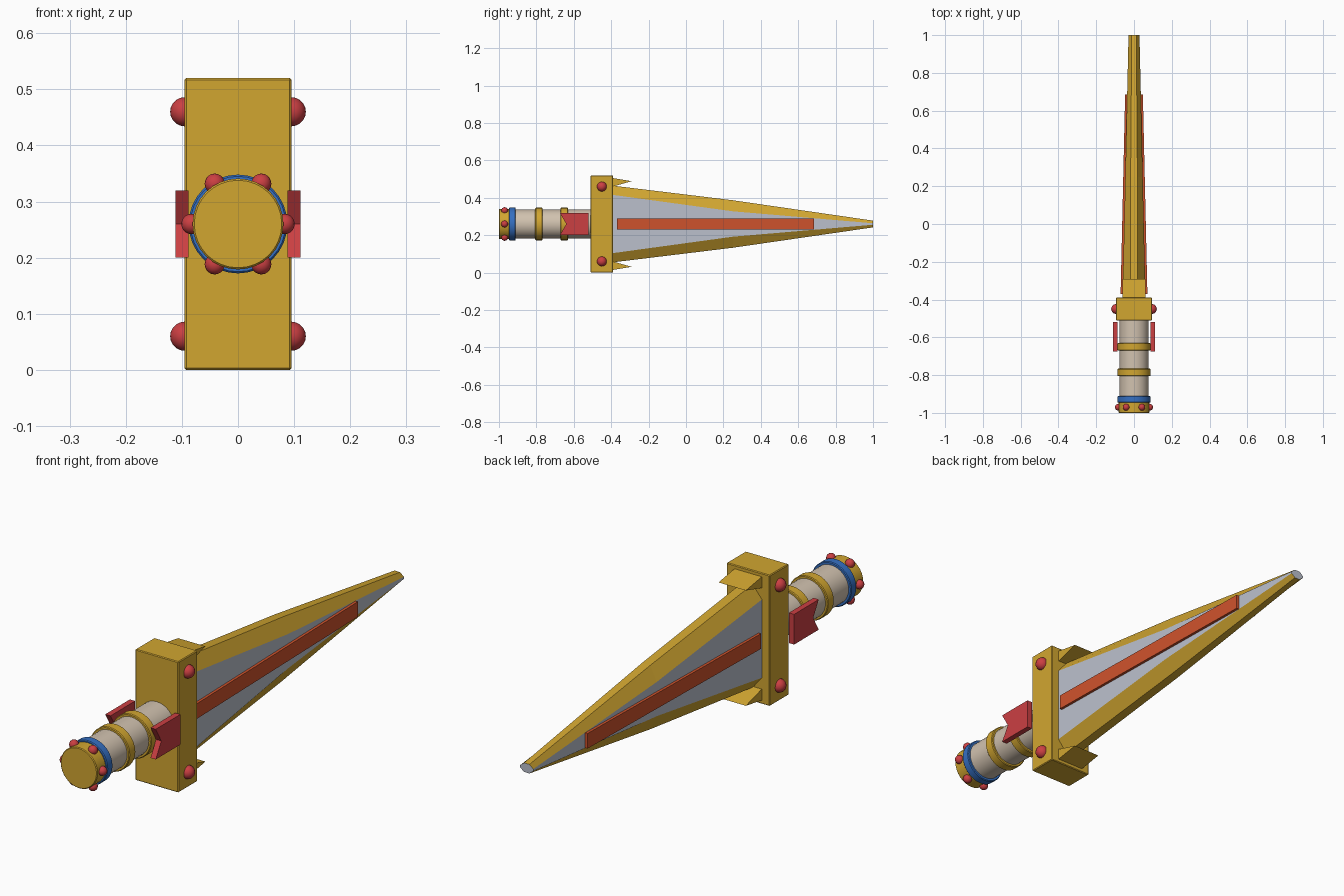
import bpy, bmesh, math
from mathutils import Vector

if "Cube" in bpy.data.objects:
    bpy.data.objects.remove(bpy.data.objects["Cube"])

CZ = 0.26  # height of the weapon's long axis


def mat(name, rgb):
    m = bpy.data.materials.new(name)
    m.diffuse_color = (*rgb, 1)
    m.use_nodes = True
    m.node_tree.nodes["Principled BSDF"].inputs["Base Color"].default_value = m.diffuse_color
    return m


GOLD = mat("gold", (0.64, 0.38, 0.03))
SILVER = mat("silver", (0.50, 0.53, 0.61))
RED = mat("red", (0.60, 0.05, 0.055))
ORANGE = mat("orange_red", (0.62, 0.085, 0.025))
TAN = mat("tan", (0.64, 0.54, 0.43))
BLUE = mat("blue", (0.035, 0.16, 0.54))


def finish(name, bm, mats, smooth=False):
    bmesh.ops.recalc_face_normals(bm, faces=bm.faces)
    me = bpy.data.meshes.new(name)
    bm.to_mesh(me)
    bm.free()
    ob = bpy.data.objects.new(name, me)
    bpy.context.collection.objects.link(ob)
    for m in mats:
        me.materials.append(m)
    if smooth:
        bpy.ops.object.select_all(action='DESELECT')
        ob.select_set(True)
        bpy.context.view_layer.objects.active = ob
        bpy.ops.object.shade_smooth_by_angle(angle=math.radians(40))
    return ob


def loft(name, rings, mats):
    """Skin a list of equal-length closed rings, with end caps."""
    bm = bmesh.new()
    vs = [[bm.verts.new(p) for p in r] for r in rings]
    n = len(rings[0])
    for a, b in zip(vs, vs[1:]):
        for i in range(n):
            j = (i + 1) % n
            bm.faces.new((a[i], a[j], b[j], b[i]))
    bm.faces.new(vs[0])
    bm.faces.new(vs[-1])
    return finish(name, bm, mats)


def lathe(name, y0, y1, r, m, bevel=0.0):
    """Round section along y with slightly softened rims."""
    bm = bmesh.new()
    prof = [(y0, r - bevel), (y0 + bevel, r), (y1 - bevel, r), (y1, r - bevel)] if bevel else [(y0, r), (y1, r)]
    n = 32
    vs = [[bm.verts.new((q * math.cos(2 * math.pi * i / n), y, CZ + q * math.sin(2 * math.pi * i / n)))
           for i in range(n)] for y, q in prof]
    for a, b in zip(vs, vs[1:]):
        for i in range(n):
            j = (i + 1) % n
            bm.faces.new((a[i], a[j], b[j], b[i]))
    bm.faces.new(vs[0])
    bm.faces.new(vs[-1])
    return finish(name, bm, [m], True)


def gem(name, loc, r):
    bm = bmesh.new()
    bmesh.ops.create_uvsphere(bm, u_segments=16, v_segments=10, radius=r)
    bmesh.ops.translate(bm, verts=bm.verts, vec=Vector(loc))
    return finish(name, bm, [RED], True)


# Blade: eight-sided section; columns are y, side x, side z, ridge x, ridge z
rings = []
for y, sx, sz, rx, rz in ((-0.40, 0.061, 0.157, 0.020, 0.206), (0.25, 0.046, 0.068, 0.018, 0.127),
                          (1.0, 0.029, 0.004, 0.012, 0.018)):
    pts = ((sx, -sz), (sx, sz), (rx, rz), (-rx, rz), (-sx, sz), (-sx, -sz), (-rx, -rz), (rx, -rz))
    rings.append([(x, y, CZ + z) for x, z in pts])
blade = loft("blade", rings, [GOLD, SILVER])
for p in blade.data.polygons:  # flat sides and tip are silver, edges gold
    p.material_index = int(abs(p.normal.x) > 0.97 or abs(p.normal.y) > 0.9)

# Crossguard block
bm = bmesh.new()
bmesh.ops.create_cube(bm, size=1)
for v in bm.verts:
    v.co = (v.co.x * 0.19, -0.45 + v.co.y * 0.12, CZ + v.co.z * 0.52)
bmesh.ops.bevel(bm, geom=bm.edges[:], offset=0.003, segments=1, affect='EDGES')
finish("crossguard", bm, [GOLD])

# Wedge spikes, top and bottom of the guard
for s, label in ((1, "upper"), (-1, "lower")):
    tri = ((-0.40, 0.247), (-0.40, 0.198), (-0.29, 0.229))
    loft(label + "_guard_spike", [[(x, y, CZ + s * z) for y, z in tri] for x in (-0.06, 0.06)], [GOLD])

# Parts mirrored on both sides
for s, label in ((1, "right"), (-1, "left")):
    # Raised blade strip following the taper
    loft(label + "_blade_strip",
         [[(s * (x + dx), y, CZ + dz) for dx, dz in ((-0.02, -0.03), (0, -0.03), (0, 0.03), (-0.02, 0.03))]
          for y, x in ((-0.37, 0.071), (0.685, 0.047))], [ORANGE])
    # Notched grip plate
    outline = ((-0.52, -0.06), (-0.52, 0.06), (-0.675, 0.06), (-0.64, 0), (-0.675, -0.06))
    loft(label + "_grip_plate", [[(s * x, y, CZ + z) for y, z in outline] for x in (0.088, 0.111)], [RED])
    # Guard gems
    for z in (0.06, 0.46):
        gem(label + "_guard_gem", (s * 0.095, -0.45, z), 0.026)

# Grip, rings and pommel
lathe("grip", -0.93, -0.50, 0.077, TAN)
lathe("rear_grip_ring", -0.806, -0.766, 0.087, GOLD, 0.003)
lathe("front_grip_ring", -0.670, -0.630, 0.087, GOLD, 0.003)
lathe("pommel_collar", -0.946, -0.911, 0.088, BLUE, 0.003)
lathe("pommel", -1.0, -0.94, 0.081, GOLD, 0.003)

# Ring of pommel gems
for k in range(6):
    a = k * math.pi / 3
    gem("pommel_gem", (0.083 * math.cos(a), -0.97, CZ + 0.083 * math.sin(a)), 0.018)
